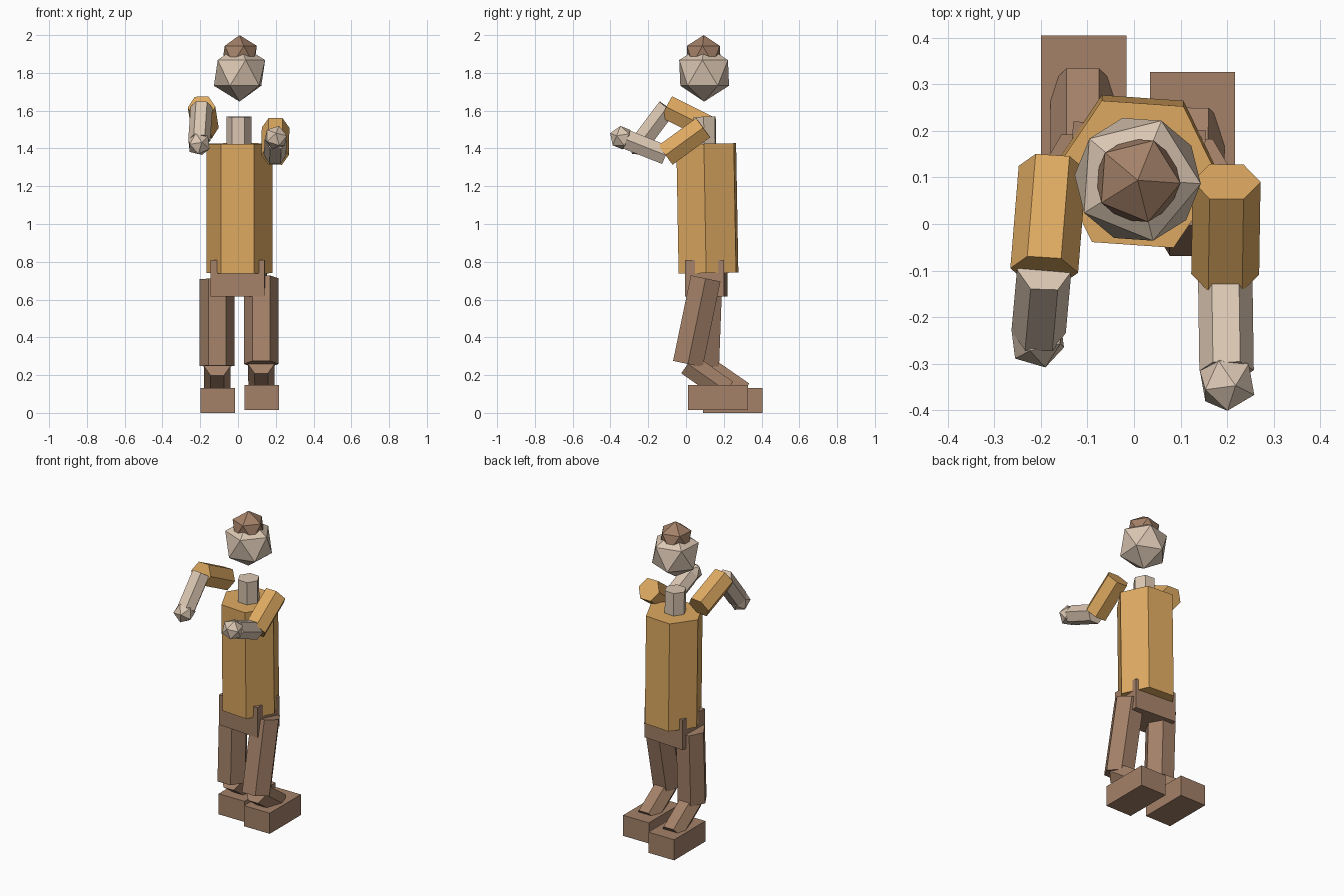
import bpy, bmesh, math
from mathutils import Vector, Matrix

cube = bpy.data.objects.get("Cube")
if cube:
    bpy.data.objects.remove(cube, do_unlink=True)

YAW = math.radians(-4)  # slight twist of the upper body


def material(name, rgb):
    m = bpy.data.materials.new(name)
    m.use_nodes = True
    m.diffuse_color = (*rgb, 1)
    bsdf = next(n for n in m.node_tree.nodes if n.type == 'BSDF_PRINCIPLED')
    bsdf.inputs["Base Color"].default_value = (*rgb, 1)
    return m


SHIRT = material("ochre_shirt", (0.73, 0.40, 0.12))
SKIN = material("pale_skin", (0.71, 0.57, 0.45))
BROWN = material("brown", (0.37, 0.22, 0.14))


def finish(name, bm, mat):
    bmesh.ops.recalc_face_normals(bm, faces=bm.faces)
    mesh = bpy.data.meshes.new(name)
    bm.to_mesh(mesh)
    bm.free()
    mesh.materials.append(mat)
    bpy.context.collection.objects.link(bpy.data.objects.new(name, mesh))


def frame(axis, yaw=0):
    """Matrix whose z follows the axis and whose x stays near the model's x."""
    w = Vector(axis).normalized()
    u = Vector((math.cos(yaw), math.sin(yaw), 0))
    u = (u - w * u.dot(w)).normalized()
    return Matrix((u, w.cross(u), w)).transposed().to_4x4()


def prism(name, start, end, radius, mat, yaw=0):
    """Six-sided prism between two points."""
    a, b = Vector(start), Vector(end)
    rot = frame(b - a, yaw)
    bm = bmesh.new()
    corners = [Vector((math.cos(i * math.pi / 3), math.sin(i * math.pi / 3), 0)) * radius
               for i in range(6)]
    low, high = [[bm.verts.new(p + rot @ c) for c in corners] for p in (a, b)]
    bm.faces.new(low)
    bm.faces.new(high)
    for i in range(6):
        j = (i + 1) % 6
        bm.faces.new((low[i], low[j], high[j], high[i]))
    finish(name, bm, mat)


def ball(name, center, radius, mat, axis=(0, 0, 1), yaw=0):
    """Twenty-sided ball with one corner along the axis."""
    bm = bmesh.new()
    bmesh.ops.create_icosphere(bm, subdivisions=1, radius=radius,
                               matrix=Matrix.Translation(center) @ frame(axis, yaw))
    finish(name, bm, mat)


def box(name, center, size, mat, yaw=0):
    bm = bmesh.new()
    bmesh.ops.create_cube(bm, size=1, matrix=Matrix.Translation(center)
                          @ Matrix.Rotation(yaw, 4, 'Z') @ Matrix.Diagonal((*size, 1)))
    finish(name, bm, mat)


# Trunk and head
prism("torso", (0.008, 0.119, 0.74), (0.008, 0.107, 1.425), 0.176, SHIRT, YAW)
box("hips", (0.005, 0.108, 0.714), (0.286, 0.206, 0.193), BROWN, YAW)
prism("neck", (0.006, 0.10, 1.42), (0.006, 0.098, 1.568), 0.066, SKIN, YAW)
ball("head", (0.008, 0.096, 1.80), 0.152, SKIN, yaw=YAW)
ball("hair", (0.008, 0.094, 1.897), 0.103, BROWN, yaw=YAW)

# Arms: shoulder, elbow, wrist, hand centre
arms = {
    "left": ((0.199, 0.091, 1.51), (0.196, -0.108, 1.365),
             (0.199, -0.315, 1.447), (0.200, -0.341, 1.457)),
    "right": ((-0.175, 0.12, 1.508), (-0.193, -0.10, 1.618),
              (-0.205, -0.232, 1.442), (-0.207, -0.246, 1.423)),
}
for side, (shoulder, elbow, wrist, hand) in arms.items():
    prism(side + "_upper_arm", shoulder, elbow, 0.073, SHIRT)
    prism(side + "_forearm", elbow, wrist, 0.0585, SKIN)
    ball(side + "_hand", hand, 0.065, SKIN, Vector(wrist) - Vector(elbow))

# Legs: hip, knee, ankle, foot centre
legs = {
    "left": ((0.123, 0.104, 0.712), (0.123, 0.01, 0.259),
             (0.125, 0.215, 0.115), (0.126, 0.169, 0.082)),
    "right": ((-0.11, 0.112, 0.708), (-0.11, 0.095, 0.248),
              (-0.11, 0.30, 0.106), (-0.108, 0.247, 0.066)),
}
for side, (hip, knee, ankle, foot) in legs.items():
    prism(side + "_thigh", hip, knee, 0.0925, BROWN)
    prism(side + "_shin", knee, ankle, 0.07, BROWN)
    box(side + "_foot", foot, (0.183, 0.316, 0.132), BROWN)
